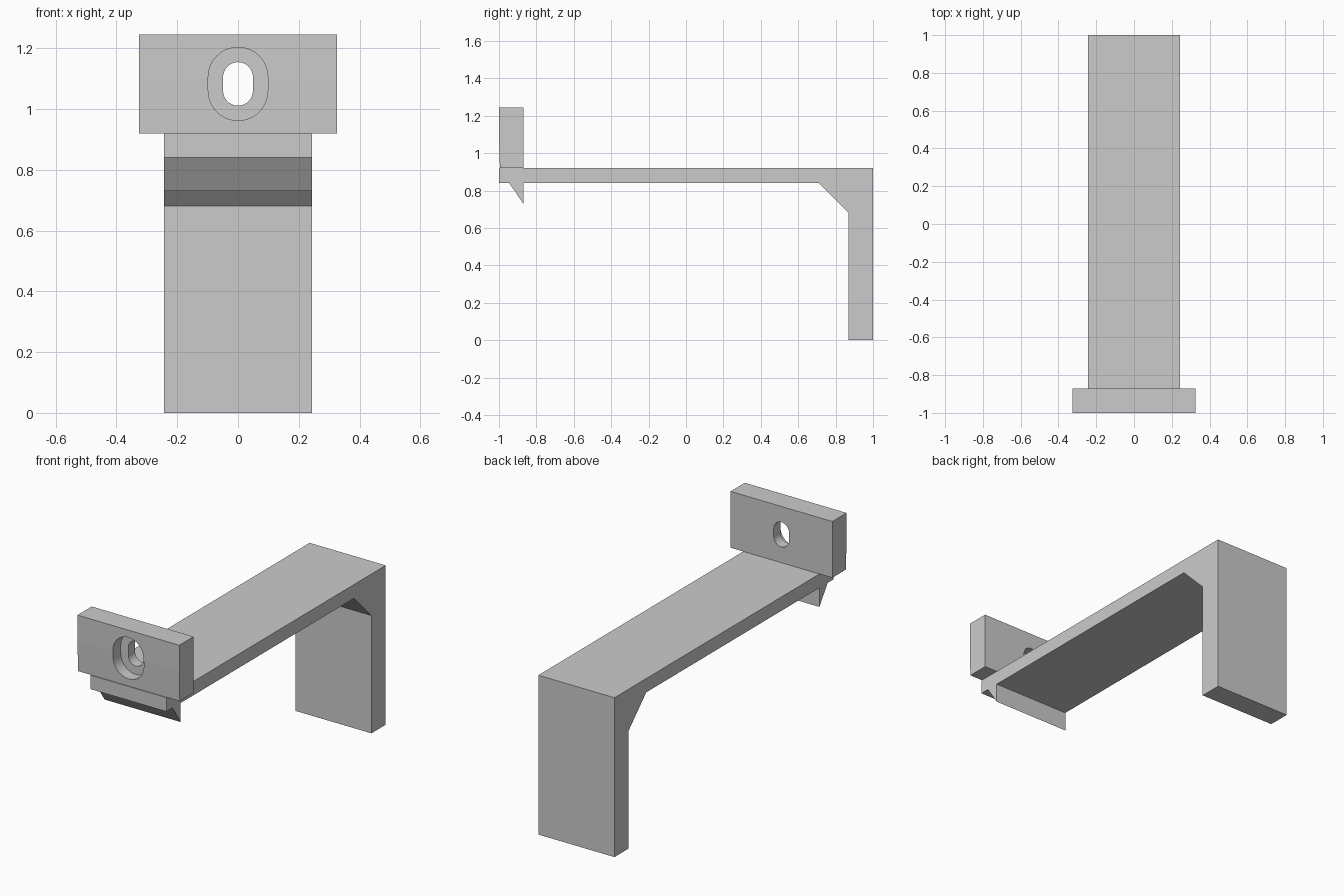
import bpy
import bmesh
from math import cos, sin, pi

cube = bpy.data.objects.get("Cube")
if cube:
    bpy.data.objects.remove(cube, do_unlink=True)

grey = bpy.data.materials.new("light grey")
grey.use_nodes = True
grey.diffuse_color = (0.6, 0.6, 0.6, 1)
grey.node_tree.nodes["Principled BSDF"].inputs["Base Color"].default_value = (0.6, 0.6, 0.6, 1)


def extrude(name, points, direction):
    """Solid made by sweeping a closed outline of 3D points along a direction."""
    bm = bmesh.new()
    face = bm.faces.new([bm.verts.new(p) for p in points])
    swept = bmesh.ops.extrude_face_region(bm, geom=[face])["geom"]
    bmesh.ops.translate(bm, vec=direction,
                        verts=[v for v in swept if isinstance(v, bmesh.types.BMVert)])
    bmesh.ops.recalc_face_normals(bm, faces=bm.faces)
    mesh = bpy.data.meshes.new(name)
    bm.to_mesh(mesh)
    bm.free()
    mesh.materials.append(grey)
    obj = bpy.data.objects.new(name, mesh)
    bpy.context.collection.objects.link(obj)
    return obj


def side_profile(name, yz, half_width):
    return extrude(name, [(-half_width, y, z) for y, z in yz], (2 * half_width, 0, 0))


def slot_cutter(name, radius, y_start, depth):
    """Upright rounded slot running along y."""
    low, high, steps = 1.06, 1.105, 20
    points = []
    for centre, start in ((high, 0), (low, pi)):
        for i in range(steps + 1):
            a = start + pi * i / steps
            points.append((radius * cos(a), y_start, centre + radius * sin(a)))
    cutter = extrude(name, points, (0, depth, 0))
    cutter.hide_render = True
    cutter.hide_set(True)
    return cutter


# Arm, braced rear leg and the small catch under the front end
side_profile("arm_and_leg", [
    (-1, 0.92), (1, 0.92), (1, 0), (0.87, 0), (0.87, 0.68), (0.71, 0.84),
    (-0.87, 0.84), (-0.87, 0.73), (-0.945, 0.84), (-1, 0.84)], 0.243)

# Mounting plate, its lower front face leaning slightly back
plate = side_profile("mounting_plate", [
    (-1, 1.245), (-0.87, 1.245), (-0.87, 0.92), (-0.995, 0.92), (-1, 1.1)], 0.325)

# Screw slot with a wider recess in front
for cutter in (slot_cutter("recess_cutter", 0.098, -1.1, 0.17),
               slot_cutter("slot_cutter", 0.049, -1.2, 0.5)):
    mod = plate.modifiers.new(cutter.name, "BOOLEAN")
    mod.operation = "DIFFERENCE"
    mod.solver = "EXACT"
    mod.object = cutter

# Smooth the slot walls, keep the plate edges sharp
bpy.ops.object.select_all(action="DESELECT")
plate.select_set(True)
bpy.context.view_layer.objects.active = plate
for mod in list(plate.modifiers):
    bpy.ops.object.modifier_apply(modifier=mod.name)
bpy.ops.object.shade_smooth_by_angle(angle=0.5)
for poly in plate.data.polygons:
    if abs(poly.normal.y) > 0.9:
        poly.use_smooth = False
